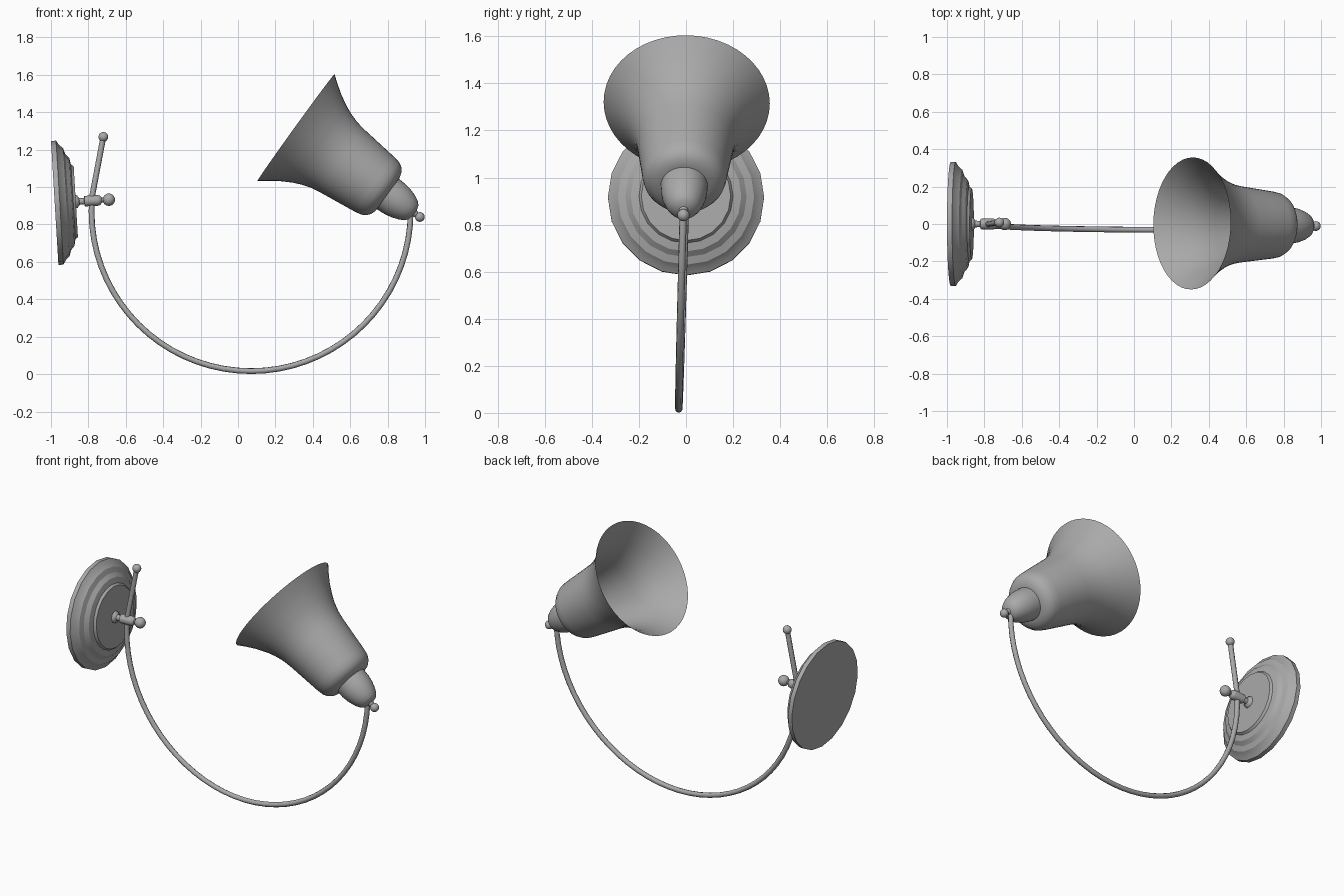
import bpy, bmesh, math
from mathutils import Vector

cube = bpy.data.objects.get("Cube")
if cube:
    bpy.data.objects.remove(cube)

metal = bpy.data.materials.new("grey_metal")
metal.use_nodes = True
GREY = (0.4, 0.4, 0.4, 1)
metal.diffuse_color = GREY
metal.node_tree.nodes["Principled BSDF"].inputs["Base Color"].default_value = GREY


def finish(name, bm, angle):
    bmesh.ops.recalc_face_normals(bm, faces=bm.faces)
    mesh = bpy.data.meshes.new(name)
    bm.to_mesh(mesh)
    bm.free()
    mesh.materials.append(metal)
    obj = bpy.data.objects.new(name, mesh)
    bpy.context.collection.objects.link(obj)
    bpy.ops.object.select_all(action='DESELECT')
    obj.select_set(True)
    bpy.context.view_layer.objects.active = obj
    bpy.ops.object.shade_smooth_by_angle(angle=math.radians(angle))
    return obj


def lathe(name, profile, origin, axis, sides, angle=40):
    """Turn (distance, radius) pairs around an axis."""
    bm = bmesh.new()
    axis = Vector(axis).normalized()
    side = Vector((0, 1, 0)).cross(axis).normalized()
    up = axis.cross(side)
    rings = []
    for t, r in profile:
        c = Vector(origin) + axis * t
        if r == 0:
            rings.append([bm.verts.new(c)] * sides)
        else:
            turns = [2 * math.pi * i / sides for i in range(sides)]
            rings.append([bm.verts.new(c + r * (side * math.cos(a) + up * math.sin(a)))
                          for a in turns])
    for a, b in zip(rings, rings[1:]):
        for i in range(sides):
            j = (i + 1) % sides
            bm.faces.new(list(dict.fromkeys((a[i], a[j], b[j], b[i]))))
    return finish(name, bm, angle)


def ball(name, centre, radius):
    bm = bmesh.new()
    bmesh.ops.create_uvsphere(bm, u_segments=20, v_segments=12, radius=radius)
    bmesh.ops.translate(bm, verts=bm.verts, vec=centre)
    return finish(name, bm, 60)


# Wall plate: stepped round disc, slightly tilted
plate_origin, plate_axis = Vector((-0.98, 0, 0.915)), Vector((1, 0, 0.06)).normalized()
lathe("wall_plate",
      [(0, 0), (0, 0.332), (0.027, 0.332), (0.042, 0.308), (0.062, 0.29),
       (0.072, 0.258), (0.092, 0.235), (0.099, 0.2), (0.113, 0.19), (0.113, 0)],
      plate_origin, plate_axis, 20, 22)

# Swivel post with a rounded clamp and a knob
lathe("swivel_post",
      [(0.112, 0.036), (0.122, 0.033), (0.132, 0.018), (0.158, 0.016),
       (0.16, 0.028), (0.23, 0.029), (0.245, 0.024), (0.252, 0.013), (0.285, 0.013)],
      plate_origin, plate_axis, 20)
ball("swivel_knob", plate_origin + plate_axis * 0.29, 0.033)


# Curved arm: short straight handle, then a half circle in a leaning plane
def lean(x, z):
    return Vector((x, -0.031 + 0.028 * z - 0.005 * x, z))


handle_top = lean(-0.72, 1.268)
path = [handle_top, lean(-0.78, 0.95)]
steps = 36
for i in range(steps + 1):
    a = math.pi * (1 + i / steps)
    path.append(lean(0.07 + 0.853 * math.cos(a), 0.869 + 0.853 * math.sin(a)))
curve = bpy.data.curves.new("arm_path", 'CURVE')
curve.dimensions = '3D'
curve.bevel_depth = 0.0155
curve.bevel_resolution = 2
curve.use_fill_caps = True
spline = curve.splines.new('POLY')
spline.points.add(len(path) - 1)
for p, co in zip(spline.points, path):
    p.co = (*co, 1)
    p.radius = 1
curve.materials.append(metal)
arm = bpy.data.objects.new("curved_arm", curve)
bpy.context.collection.objects.link(arm)
ball("handle_ball", handle_top, 0.026)

# Bell shade and socket cap share one axis, ending in a small finial
rim = Vector((0.31, 0.003, 1.318))
tip = Vector((0.972, -0.011, 0.84))
shade_axis = tip - rim
lathe("bell_shade",
      [(0, 0.353), (0.03, 0.329), (0.06, 0.308), (0.09, 0.287), (0.12, 0.27),
       (0.16, 0.248), (0.2, 0.231), (0.25, 0.215), (0.3, 0.206), (0.41, 0.193),
       (0.52, 0.18), (0.555, 0.173), (0.58, 0.159), (0.597, 0.138), (0.606, 0.11),
       (0.608, 0.09)],
      rim, shade_axis, 48, 60)
lathe("socket_cap",
      [(0.604, 0), (0.604, 0.1), (0.65, 0.098), (0.69, 0.091), (0.73, 0.078),
       (0.76, 0.062), (0.775, 0.045), (0.782, 0.02), (0.8, 0.014), (0.815, 0)],
      rim, shade_axis, 32, 50)
ball("finial_ball", tip, 0.026)
